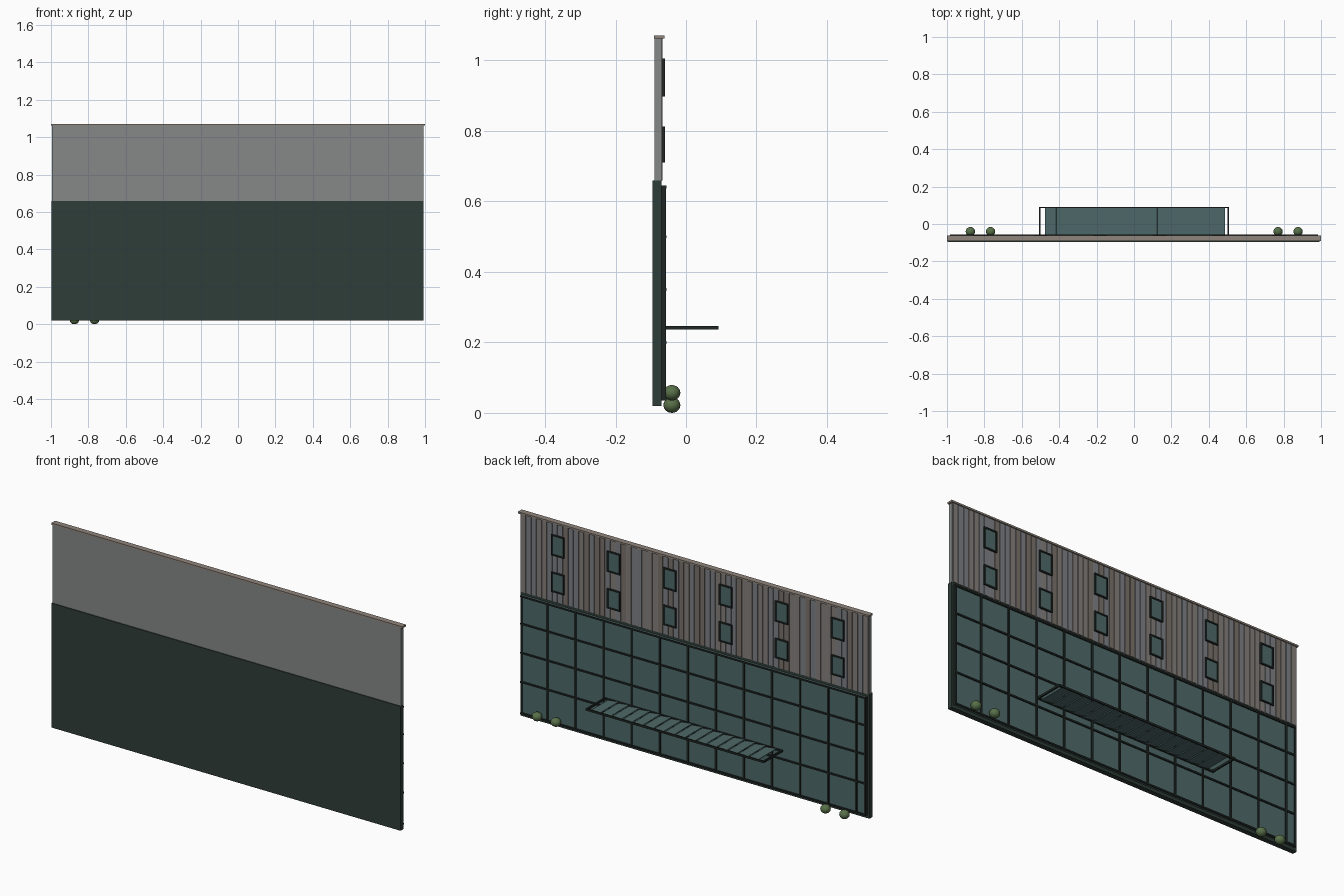
import bpy, random
from mathutils import Matrix, Vector

if "Cube" in bpy.data.objects:
    bpy.data.objects.remove(bpy.data.objects["Cube"])

random.seed(4)


def srgb(h):
    out = []
    for i in (0, 2, 4):
        c = int(h[i:i + 2], 16) / 255
        out.append(c / 12.92 if c <= 0.04045 else ((c + 0.055) / 1.055) ** 2.4)
    return (*out, 1)


def material(name, h):
    m = bpy.data.materials.new(name)
    m.diffuse_color = srgb(h)
    m.use_nodes = True
    m.node_tree.nodes["Principled BSDF"].inputs["Base Color"].default_value = m.diffuse_color
    return m


DARK_GREEN = material("dark green", "2f3d37")
FRAME = material("frame black green", "1f2723")
GLASS = material("teal glass", "4f6a6a")
GREY = material("wall grey", "868989")
BOARDS = [material("warm grey board", "86807b"),
          material("cool grey board", "7f8186"),
          material("brown grey board", "7b736c")]
TAN = material("cap tan", "90867c")
LEAF = material("leaf green", "587049")


def boxes(name, specs, mats):
    """One object made of boxes; each spec is (x0, x1, y0, y1, z0, z1, material, tilt)."""
    verts, faces, idx = [], [], []
    for x0, x1, y0, y1, z0, z1, mi, tilt in specs:
        b = len(verts)
        c = Vector(((x0 + x1) / 2, (y0 + y1) / 2, (z0 + z1) / 2))
        rot = Matrix.Rotation(tilt, 3, 'Y')
        for x in (x0, x1):
            for y in (y0, y1):
                for z in (z0, z1):
                    verts.append(c + rot @ (Vector((x, y, z)) - c))
        for f in ((0, 1, 3, 2), (4, 6, 7, 5), (0, 4, 5, 1), (2, 3, 7, 6), (0, 2, 6, 4), (1, 5, 7, 3)):
            faces.append([b + i for i in f])
            idx.append(mi)
    me = bpy.data.meshes.new(name)
    me.from_pydata(verts, [], faces)
    for m in mats:
        me.materials.append(m)
    for p, i in zip(me.polygons, idx):
        p.material_index = i
    ob = bpy.data.objects.new(name, me)
    bpy.context.collection.objects.link(ob)
    return ob


def box(name, x0, x1, y0, y1, z0, z1, mat):
    return boxes(name, [(x0, x1, y0, y1, z0, z1, 0, 0)], [mat])


# Wall slabs and roof cap
box("lower_wall", -0.997, 0.993, -0.095, -0.070, 0.02, 0.66, DARK_GREEN)
box("upper_wall", -0.995, 0.991, -0.090, -0.070, 0.66, 1.065, GREY)
box("roof_cap", -1.0, 1.0, -0.091, -0.061, 1.062, 1.071, TAN)

# Vertical cladding boards in mixed tones
n, pitch = 66, 1.98 / 66
boards = []
for i in range(n):
    x = -0.992 + i * pitch
    boards.append((x + 0.002, x + pitch - 0.002, -0.070, -0.067 + 0.001 * (i % 2),
                   0.66, 1.062, random.randrange(3), 0))
boxes("cladding_boards", boards, BOARDS)

# Upper windows: glass with four frame bars
bars, panes = [], []
for i in range(6):
    x = -0.82 + 0.319 * i
    for z0, z1 in ((0.71, 0.812), (0.898, 1.005)):
        w, t = 0.037, 0.007
        panes.append((x - w + t, x + w - t, -0.07, -0.063, z0 + t, z1 - t, 0, 0))
        for s in (-w, w - t):
            bars.append((x + s, x + s + t, -0.07, -0.059, z0, z1, 0, 0))
        for z in (z0, z1 - t):
            bars.append((x - w + t, x + w - t, -0.07, -0.059, z, z + t, 0, 0))
boxes("window_panes", panes, [GLASS])
boxes("window_frames", bars, [FRAME])

# Curtain wall glazing with mullions and transoms
box("glazing", -0.982, 0.982, -0.070, -0.062, 0.035, 0.645, GLASS)
grid = [(x - 0.005, x + 0.005, -0.07, -0.057, 0.035, 0.645, 0, 0)
        for x in [-0.979, 0.979] + [-0.928 + 0.16 * k for k in range(12)]]
grid += [(-0.984, 0.984, -0.07, -0.056, z - 0.004, z + 0.004, 0, 0)
         for z in (0.039, 0.20, 0.35, 0.50, 0.641)]
boxes("glazing_frame", grid, [FRAME])

# Entrance canopy: rails and overlapping glass blades
rails = [(-0.508, 0.508, 0.085, 0.092, 0.237, 0.247, 0, 0),
         (-0.508, 0.508, -0.062, -0.056, 0.237, 0.247, 0, 0)]
rails += [(x - 0.004, x + 0.004, -0.058, 0.09, 0.237, 0.247, 0, 0) for x in (-0.504, 0.504)]
boxes("canopy_rails", rails, [FRAME])
blades = []
for i in range(16):
    x = -0.445 + 0.06 * i
    blades.append((x - 0.031, x + 0.031, -0.057, 0.086, 0.2405, 0.2435, 0, 0.12))
boxes("canopy_blades", blades, [GLASS])

# Round shrubs
for x, z in ((-0.875, 0.022), (-0.767, 0.022), (0.77, 0.057), (0.877, 0.057)):
    bpy.ops.mesh.primitive_uv_sphere_add(segments=20, ring_count=12, radius=1, location=(x, -0.04, z))
    shrub = bpy.context.object
    shrub.name = "shrub"
    shrub.scale = (0.025, 0.024, 0.022)
    shrub.data.materials.append(LEAF)
    bpy.ops.object.shade_smooth()
